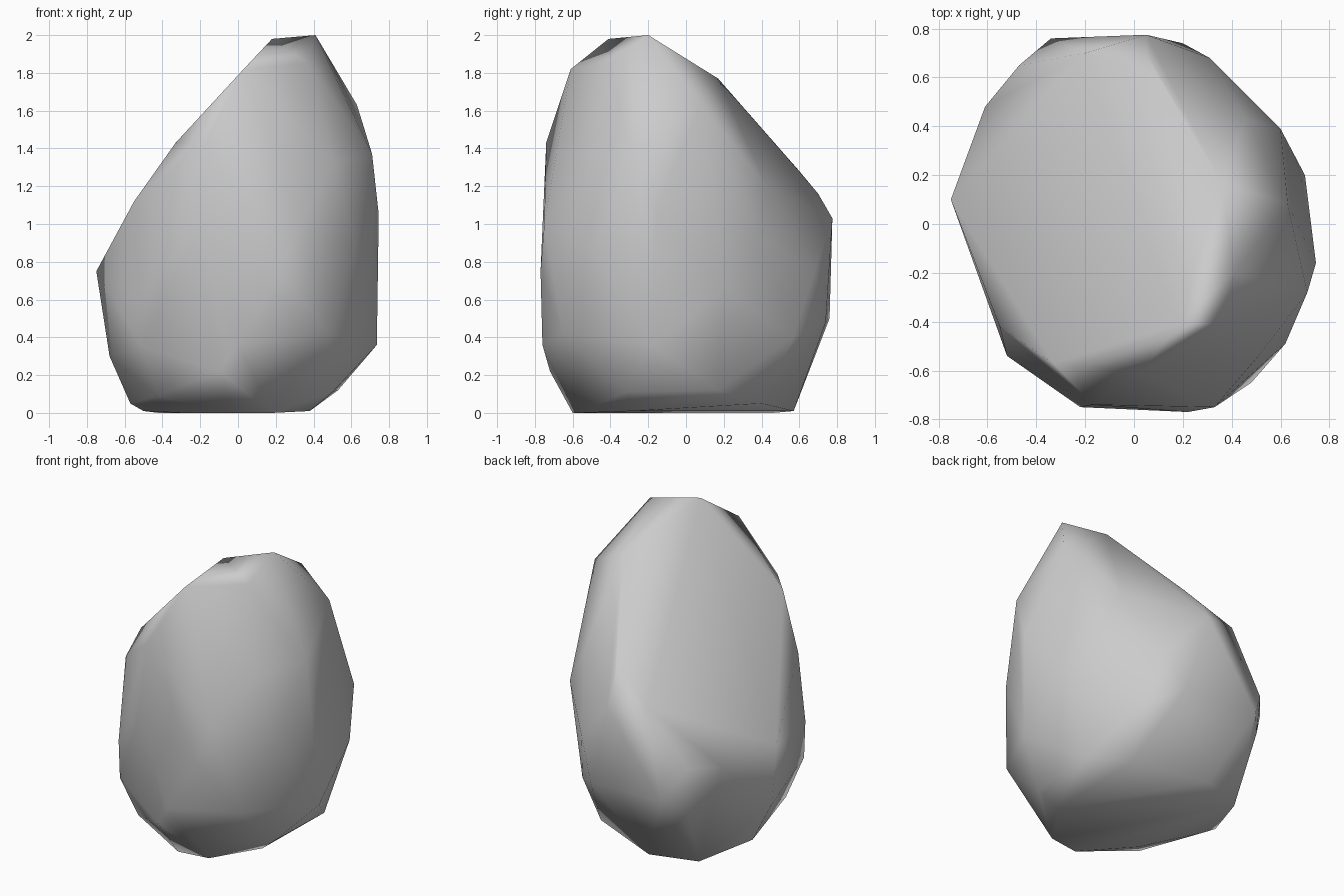
import bpy, bmesh

# Boulder corners, level by level from the flat base up to the leaning peak
levels = [
    # base outline
    (-.42, .46, 0), (-.12, .57, .01), (.38, -.28, .01), (.18, -.57, 0),
    (-.03, -.6, 0), (-.29, -.31, 0), (-.5, .08, .01),
    # lower flare
    (.36, .4, .05), (-.43, -.46, .09), (.5, -.32, .11), (.53, .17, .12), (-.57, .1, .05),
    (-.1, -.72, .22), (.735, -.18, .36), (.48, -.65, .42), (-.51, -.54, .35),
    (-.68, .05, .3), (0, -.76, .36),
    # widest girth
    (-.45, .64, .45), (-.34, .76, .5), (.2, .74, .48), (-.75, .1, .75), (-.61, .48, .7),
    (-.47, .65, .71), (.22, -.77, .75), (-.22, -.75, .95), (.7, .2, .65), (.62, -.49, .87),
    (-.52, -.54, .6), (.33, -.75, 1.0), (.745, -.16, 1.05), (.05, .775, 1.03), (.38, .57, .4),
    # shoulders
    (.6, .39, .93), (.31, .68, .75), (-.2, .7, 1.08), (-.55, -.42, 1.12), (.46, .43, 1.2),
    (.1, .6, 1.28), (.05, .7, 1.16), (.71, -.28, 1.37), (-.17, -.74, 1.43),
    (.51, -.54, 1.32), (-.33, -.57, 1.43),
    # crest
    (.63, .08, 1.63), (.36, .17, 1.77), (.03, -.61, 1.82), (.37, -.41, 1.85),
    (.18, -.41, 1.98), (.41, -.2, 2.0),
]

# Wrap the corners in a convex skin
bm = bmesh.new()
for co in levels:
    bm.verts.new(co)
bmesh.ops.convex_hull(bm, input=bm.verts)
loose = [v for v in bm.verts if not v.link_faces]
bmesh.ops.delete(bm, geom=loose, context='VERTS')
bmesh.ops.recalc_face_normals(bm, faces=bm.faces)
for f in bm.faces:
    f.smooth = True
mesh = bpy.data.meshes.new("boulder")
bm.to_mesh(mesh)
bm.free()
boulder = bpy.data.objects.new("boulder", mesh)
bpy.context.collection.objects.link(boulder)

# Let the large facets dominate the smooth shading
boulder.modifiers.new("facet_shading", 'WEIGHTED_NORMAL')
